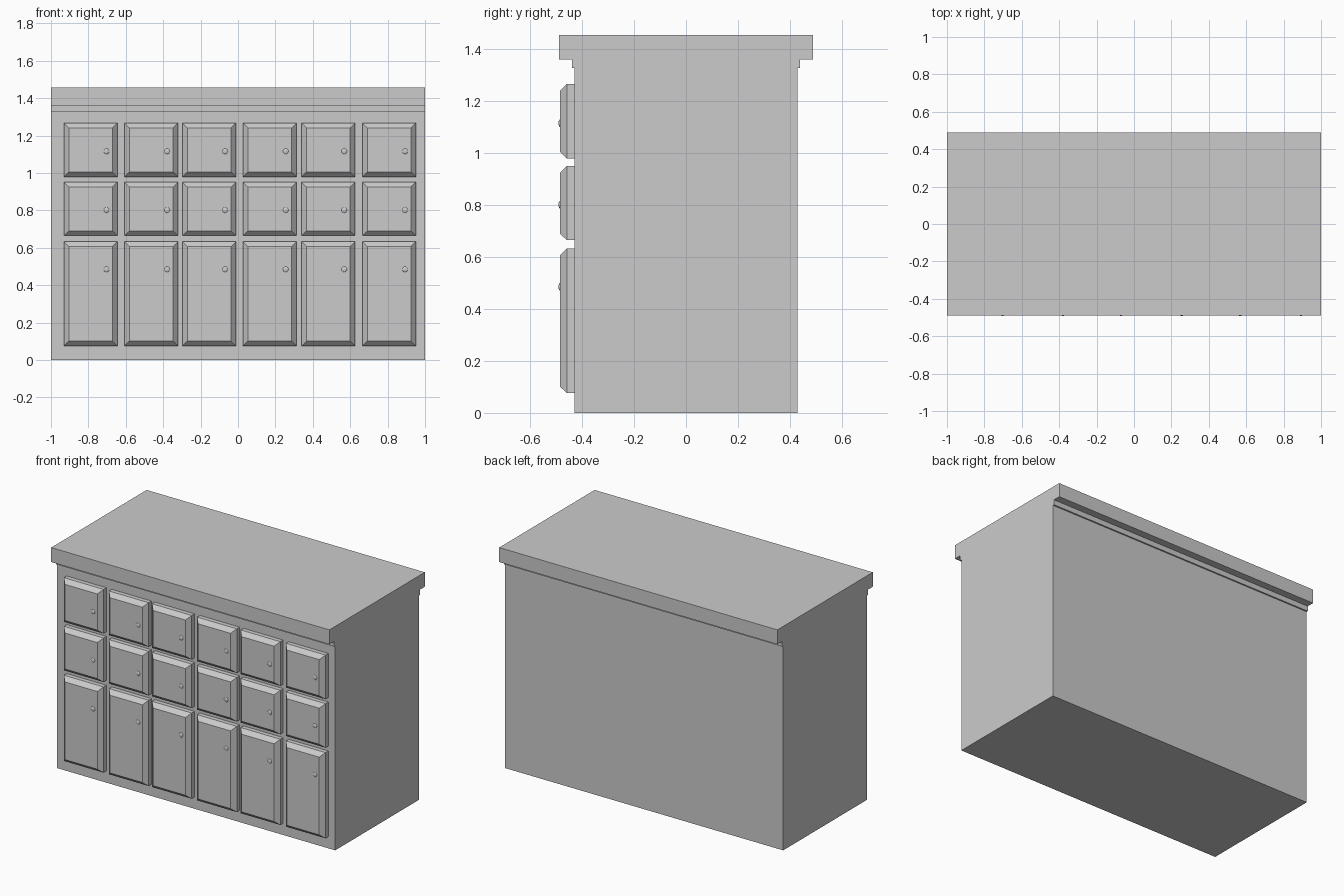
import bpy, bmesh

if "Cube" in bpy.data.objects:
    bpy.data.objects.remove(bpy.data.objects["Cube"])

def new_object(name, verts, faces):
    mesh = bpy.data.meshes.new(name)
    mesh.from_pydata(verts, [], faces)
    bm = bmesh.new()
    bm.from_mesh(mesh)
    bmesh.ops.recalc_face_normals(bm, faces=bm.faces)
    bm.to_mesh(mesh)
    bm.free()
    obj = bpy.data.objects.new(name, mesh)
    bpy.context.collection.objects.link(obj)
    return obj

# Cabinet body and counter: one mirrored side profile swept along x
half = [(0.43, 0), (0.43, 1.328), (0.44, 1.328), (0.44, 1.362), (0.49, 1.362), (0.49, 1.456)]
profile = half + [(-y, z) for y, z in reversed(half)]
n = len(profile)
verts = [(x, y, z) for x in (-1, 1) for y, z in profile]
faces = [tuple(range(n)), tuple(range(n, 2 * n))]
faces += [(i, (i + 1) % n, n + (i + 1) % n, n + i) for i in range(n)]
new_object("cabinet_body", verts, faces)

# Panel with a chamfered front
def panel(name, x, z0, z1, w=0.285, c=0.026):
    rings = []
    for y, d in ((-0.428, 0), (-0.459, 0), (-0.486, c)):
        l, r, b, t = x - w / 2 + d, x + w / 2 - d, z0 + d, z1 - d
        rings += [(l, y, b), (r, y, b), (r, y, t), (l, y, t)]
    quads = [(0, 1, 2, 3), (8, 9, 10, 11)]
    for k in (0, 4):
        quads += [(k + i, k + (i + 1) % 4, k + 4 + (i + 1) % 4, k + 4 + i) for i in range(4)]
    new_object(name, rings, quads)

# Small flattened round knob
def knob(name, x, z):
    bpy.ops.mesh.primitive_uv_sphere_add(segments=16, ring_count=8, radius=0.015,
                                         location=(x, -0.485, z))
    obj = bpy.context.object
    obj.name = name
    obj.scale = (1, 0.4, 1)
    bpy.ops.object.shade_smooth()

# Two rows of drawers above a row of doors
columns = [-0.788, -0.464, -0.154, 0.17, 0.483, 0.808]
rows = [("upper_drawer", 0.98, 1.267, 1.116),
        ("lower_drawer", 0.665, 0.951, 0.802),
        ("door", 0.076, 0.633, 0.485)]
for label, z0, z1, zk in rows:
    for i, x in enumerate(columns, 1):
        panel(f"{label}_{i}", x, z0, z1)
        knob(f"{label}_knob_{i}", x + 0.085, zk)
